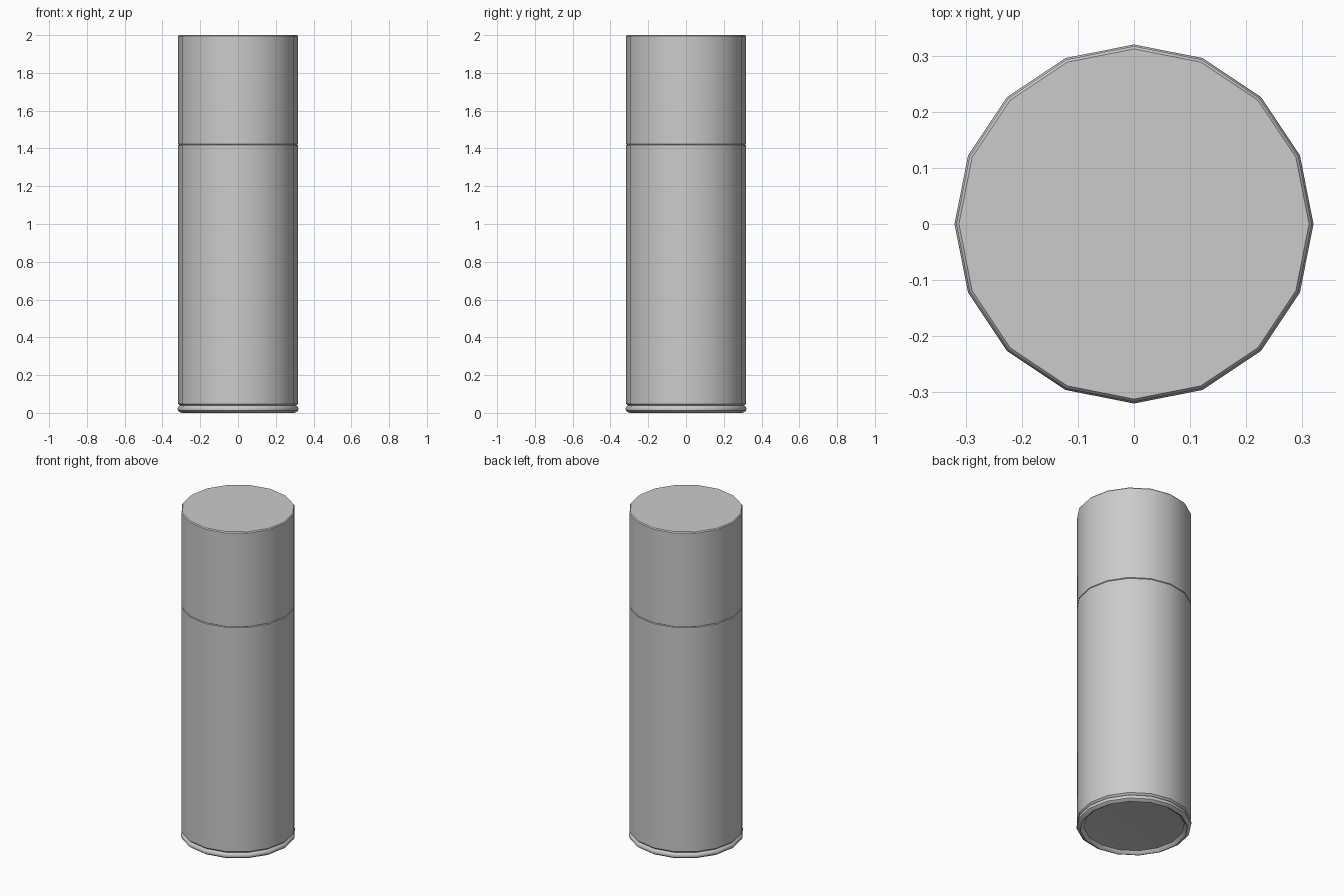
import bpy, bmesh, math

if "Cube" in bpy.data.objects:
    bpy.data.objects.remove(bpy.data.objects["Cube"])

SIDES = 16


def lathe(name, profile, close_start=False, close_end=False):
    """Revolve (radius, z) points, listed bottom to top on the outside."""
    bm = bmesh.new()
    rings = []
    for r, z in profile:
        rings.append([bm.verts.new((r * math.cos(2 * math.pi * i / SIDES),
                                    r * math.sin(2 * math.pi * i / SIDES), z))
                      for i in range(SIDES)])
    for a, b in zip(rings, rings[1:]):
        for i in range(SIDES):
            j = (i + 1) % SIDES
            bm.faces.new((a[i], a[j], b[j], b[i]))
    if close_start:
        bm.faces.new(rings[0][::-1])
    if close_end:
        bm.faces.new(rings[-1])
    me = bpy.data.meshes.new(name)
    bm.to_mesh(me)
    bm.free()
    ob = bpy.data.objects.new(name, me)
    bpy.context.collection.objects.link(ob)
    bpy.ops.object.select_all(action='DESELECT')
    ob.select_set(True)
    bpy.context.view_layer.objects.active = ob
    bpy.ops.object.shade_smooth_by_angle(angle=math.radians(35))
    return ob


# Can body: shallow recessed base, rolled rim, groove, straight wall
lathe("can_body", [
    (0.15, 0.025), (0.28, 0.018), (0.288, 0.006), (0.298, 0.0), (0.308, 0.004),
    (0.318, 0.012), (0.32, 0.022), (0.316, 0.032), (0.307, 0.038),
    (0.317, 0.048), (0.317, 1.417), (0.313, 1.42),
], close_start=True)

# Cap: flush with the body, thin edge bevel and flat top
lathe("cap", [
    (0.313, 1.42), (0.317, 1.423), (0.317, 1.994), (0.312, 2.0), (0.2, 2.0),
], close_end=True)
